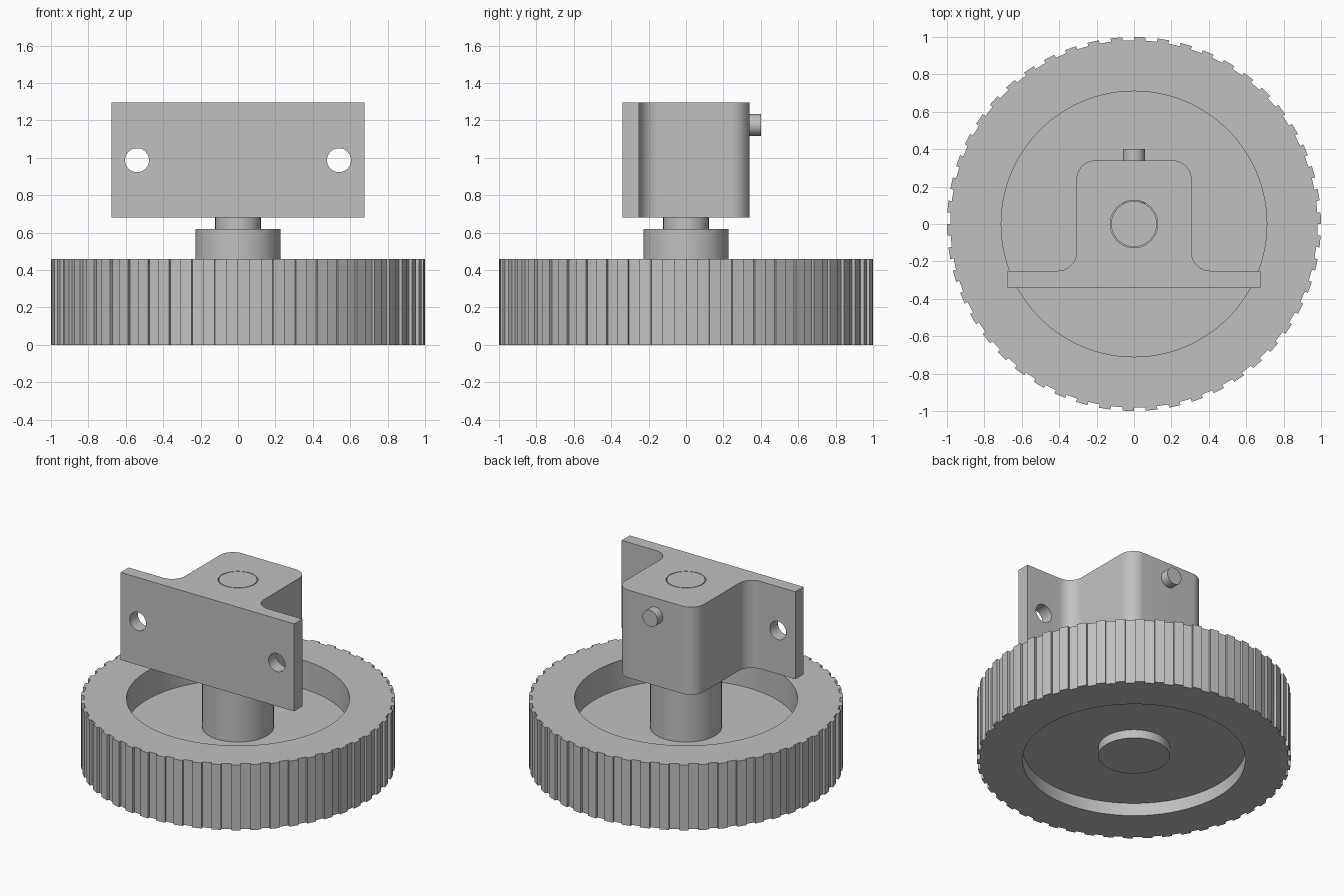
import bpy, bmesh
from math import sin, cos, pi, radians
from mathutils import Matrix, Vector

cube = bpy.data.objects.get("Cube")
if cube:
    bpy.data.objects.remove(cube, do_unlink=True)

# One plain grey for every part
GREY = (0.53, 0.53, 0.53, 1)
grey = bpy.data.materials.new("plain grey")
grey.use_nodes = True
grey.diffuse_color = GREY
grey.node_tree.nodes["Principled BSDF"].inputs["Base Color"].default_value = GREY


def finish(bm, name):
    """Turn a bmesh into a named object with the grey material."""
    bmesh.ops.recalc_face_normals(bm, faces=bm.faces[:])
    mesh = bpy.data.meshes.new(name)
    bm.to_mesh(mesh)
    bm.free()
    mesh.materials.append(grey)
    obj = bpy.data.objects.new(name, mesh)
    bpy.context.collection.objects.link(obj)
    return obj


def smooth(obj):
    bpy.ops.object.select_all(action="DESELECT")
    obj.select_set(True)
    bpy.context.view_layer.objects.active = obj
    bpy.ops.object.shade_smooth_by_angle(angle=radians(30))


def cylinder(name, radius, start, end):
    start, end = Vector(start), Vector(end)
    axis = end - start
    turn = axis.to_track_quat("Z", "Y").to_matrix().to_4x4()
    bm = bmesh.new()
    bmesh.ops.create_cone(bm, cap_ends=True, segments=64, radius1=radius, radius2=radius,
                          depth=axis.length, matrix=Matrix.Translation((start + end) / 2) @ turn)
    return finish(bm, name)


# Wheel: closed section of (radius, z) rings, where the rim rings are toothed
TEETH, SLOT_DEPTH = 50, 0.018
HUB, DISH, RIM = 0.228, 0.71, 1.0
WHEEL_TOP, HUB_TOP = 0.46, 0.62
section = [(HUB, 0.03), (HUB, 0.09), (DISH, 0.09), (DISH, 0), (RIM, 0),
           (RIM, WHEEL_TOP), (DISH, WHEEL_TOP), (DISH, 0.26), (HUB, 0.26), (HUB, HUB_TOP)]
pitch = 2 * pi / TEETH
bm = bmesh.new()
rings = []
for radius, z in section:
    ring = []
    for i in range(TEETH):
        for part, raised in ((0, False), (0.5, False), (0.5, True), (1, True)):
            a = (i + part) * pitch - pi / 2
            r = radius - SLOT_DEPTH if radius == RIM and not raised else radius
            ring.append(bm.verts.new((r * cos(a), r * sin(a), z)))
    rings.append(ring)
for low, high in zip(rings, rings[1:]):
    for i in range(len(low)):
        j = (i + 1) % len(low)
        bm.faces.new((low[i], low[j], high[j], high[i]))
bm.faces.new(rings[0])
bm.faces.new(rings[-1])
bmesh.ops.remove_doubles(bm, verts=bm.verts[:], dist=0.0001)
smooth(finish(bm, "toothed_wheel"))

# Bracket: flanged outline with rounded corners, extruded upward
BOTTOM, TOP = 0.68, 1.295
WIDE, BLOCK, FRONT, STEP, BACK, R = 0.675, 0.307, -0.34, -0.25, 0.34, 0.1


def arc(cx, cy, a0, a1, steps=12):
    angles = [radians(a0 + (a1 - a0) * i / steps) for i in range(steps + 1)]
    return [(cx + R * cos(a), cy + R * sin(a)) for a in angles]


half = [(WIDE, FRONT), (WIDE, STEP)]
half += arc(BLOCK + R, STEP + R, 270, 180)
half += arc(BLOCK - R, BACK - R, 0, 90)
outline = half + [(-x, y) for x, y in reversed(half)]
bm = bmesh.new()
base = bm.faces.new([bm.verts.new((x, y, BOTTOM)) for x, y in outline])
top = bmesh.ops.extrude_face_region(bm, geom=[base])["geom"]
bmesh.ops.translate(bm, vec=(0, 0, TOP - BOTTOM),
                    verts=[v for v in top if isinstance(v, bmesh.types.BMVert)])
bracket = finish(bm, "mounting_bracket")

# Shaft bore and two mounting holes
cutters = [cylinder("bore_cutter", 0.127, (0, 0, 0.6), (0, 0, 1.4))]
for side in (-1, 1):
    x = 0.54 * side
    cutters.append(cylinder("hole_cutter", 0.064, (x, -0.4, 0.987), (x, -0.2, 0.987)))
for cutter in cutters:
    cutter.hide_render = True
    mod = bracket.modifiers.new("cut", "BOOLEAN")
    mod.operation = "DIFFERENCE"
    mod.solver = "EXACT"
    mod.object = cutter
bpy.context.view_layer.update()
cut_mesh = bpy.data.meshes.new_from_object(
    bracket.evaluated_get(bpy.context.evaluated_depsgraph_get()))
bracket.modifiers.clear()
bracket.data = cut_mesh
for cutter in cutters:
    bpy.data.objects.remove(cutter, do_unlink=True)
smooth(bracket)

# Shaft through the bracket, and the set pin at the back
smooth(cylinder("shaft", 0.122, (0, 0, HUB_TOP - 0.02), (0, 0, TOP)))
smooth(cylinder("set_pin", 0.058, (0, 0.1, 1.175), (0, 0.4, 1.175)))
